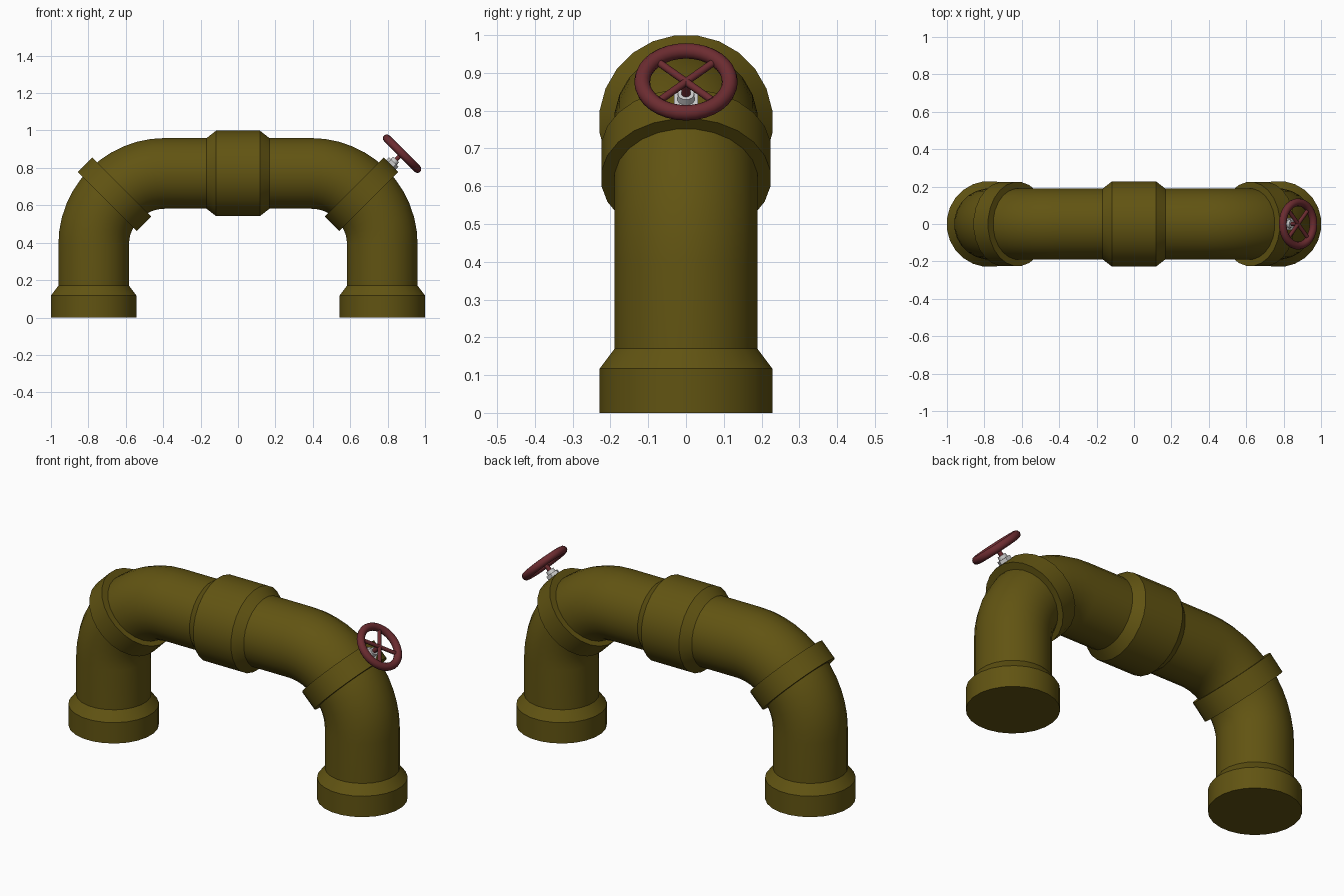
import bpy, bmesh, math
from mathutils import Vector

if "Cube" in bpy.data.objects:
    bpy.data.objects.remove(bpy.data.objects["Cube"])

Y = Vector((0, 1, 0))
R, BIG = 0.1905, 0.2305      # pipe and coupling radii
LEG, BEND = 0.7715, 0.38     # leg offset / axis height, elbow radius
TOP = LEG - 0.001


def material(name, rgb):
    m = bpy.data.materials.new(name)
    m.diffuse_color = (*rgb, 1)
    m.use_nodes = True
    m.node_tree.nodes["Principled BSDF"].inputs["Base Color"].default_value = m.diffuse_color
    return m


olive = material("olive_paint", (0.12, 0.088, 0.006))
red = material("red_paint", (0.15, 0.025, 0.03))


def finish(bm, name, mat):
    bmesh.ops.recalc_face_normals(bm, faces=bm.faces)
    me = bpy.data.meshes.new(name)
    bm.to_mesh(me)
    bm.free()
    ob = bpy.data.objects.new(name, me)
    bpy.context.collection.objects.link(ob)
    if mat:
        me.materials.append(mat)
    bpy.ops.object.select_all(action='DESELECT')
    ob.select_set(True)
    bpy.context.view_layer.objects.active = ob
    bpy.ops.object.shade_smooth_by_angle(angle=math.radians(30))
    return ob


def loft(name, stations, mat, seg=24, caps=True):
    """Skin rings; each station is (centre, direction in the xz plane, radius)."""
    bm = bmesh.new()
    rings = []
    for c, d, r in stations:
        up = d.cross(Y)
        rings.append([bm.verts.new(c + r * (Y * math.cos(a) + up * math.sin(a)))
                      for a in ((i + 0.5) * math.tau / seg for i in range(seg))])
    for a, b in zip(rings, rings[1:]):
        for i in range(seg):
            j = (i + 1) % seg
            bm.faces.new((a[i], a[j], b[j], b[i]))
    if caps:
        bm.faces.new(rings[0])
        bm.faces.new(rings[-1])
    return finish(bm, name, mat)


def turned(name, origin, axis, profile, mat, seg=24, caps=True):
    """Straight turned part from (distance along axis, radius) pairs."""
    return loft(name, [(origin + axis * s, axis, r) for s, r in profile], mat, seg, caps)


# Main pipe: leg, elbow, bridge, elbow, leg
up, right = Vector((0, 0, 1)), Vector((1, 0, 0))
cx, cz = LEG - BEND, TOP - BEND
path = [(Vector((-LEG, 0, 0.02)), up, R)]
N = 12
for i in range(N + 1):
    a = math.pi / 2 * i / N
    path.append((Vector((-cx - BEND * math.cos(a), 0, cz + BEND * math.sin(a))),
                 Vector((math.sin(a), 0, math.cos(a))), R))
path += [(Vector((-c.x, 0, c.z)), Vector((d.x, 0, -d.z)), r) for c, d, r in reversed(path)]
loft("pipe", path, olive)

# Feet, elbow bands and middle coupling
mid = BEND * math.sqrt(0.5)
for side, s in (("left", -1), ("right", 1)):
    turned(side + "_foot", Vector((s * LEG, 0, 0)), up,
           [(0, BIG), (0.117, BIG), (0.17, R), (0.17, R - 0.01)], olive)
    turned(side + "_elbow_band", Vector((s * (cx + mid), 0, cz + mid)),
           Vector((1, 0, -s)).normalized(),
           [(-0.055, 0.175), (-0.055, 0.2255), (0.055, 0.2255), (0.055, 0.175)],
           olive, caps=False)
turned("middle_coupling", Vector((0, 0, TOP)), right,
       [(-0.168, R - 0.01), (-0.168, R), (-0.117, BIG), (0.117, BIG), (0.168, R),
        (0.168, R - 0.01)], olive, caps=False)

# Valve on the right elbow, pointing out at 45 degrees
axis = Vector((1, 0, 1)).normalized()
base = Vector((cx + mid, 0, cz + mid))
hub = base + axis * 0.307
turned("valve_nut", base, axis, [(0.215, 0.036), (0.243, 0.036)], None, 6)
turned("valve_gland", base, axis, [(0.24, 0.024), (0.262, 0.022)], None, 12)
turned("valve_stem", base, axis, [(0.255, 0.012), (0.311, 0.012)], red, 12)

# Handwheel rim and crossed spokes
bpy.ops.mesh.primitive_torus_add(major_radius=0.116, minor_radius=0.021, major_segments=32,
                                 minor_segments=12, location=hub,
                                 rotation=(0, math.pi / 4, 0))
rim = bpy.context.object
rim.name = "handwheel_rim"
rim.data.materials.append(red)
bpy.ops.object.shade_smooth_by_angle(angle=math.radians(40))
for k, ang in enumerate((45, 135)):
    bpy.ops.mesh.primitive_cylinder_add(vertices=8, radius=0.0105, depth=0.22)
    spoke = bpy.context.object
    spoke.name = f"handwheel_spoke_{k + 1}"
    t = math.radians(ang)
    plane_up = Vector((-1, 0, 1)).normalized()
    d = Y * math.cos(t) + plane_up * math.sin(t)
    spoke.rotation_mode = 'QUATERNION'
    spoke.rotation_quaternion = d.to_track_quat('Z', 'Y')
    spoke.location = hub
    spoke.data.materials.append(red)
    bpy.ops.object.shade_smooth_by_angle(angle=math.radians(50))
